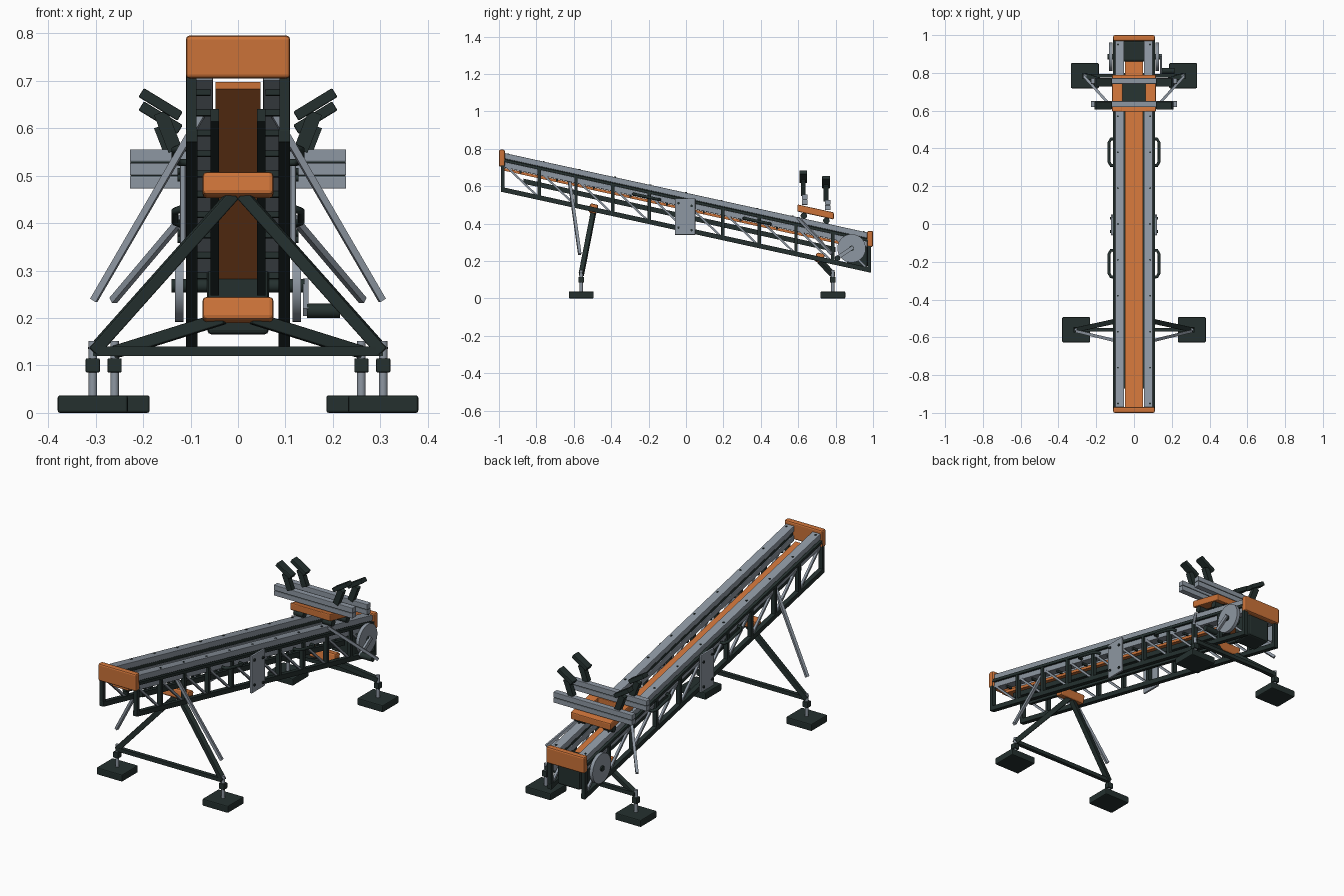
import bpy, bmesh, math
from mathutils import Vector, Matrix

if "Cube" in bpy.data.objects:
    bpy.data.objects.remove(bpy.data.objects["Cube"])


def material(name, rgb):
    m = bpy.data.materials.new(name)
    m.use_nodes = True
    m.diffuse_color = (*rgb, 1)
    m.node_tree.nodes["Principled BSDF"].inputs["Base Color"].default_value = (*rgb, 1)
    return m


ORANGE = material("orange paint", (0.60, 0.17, 0.04))
DARK = material("dark green steel", (0.018, 0.03, 0.028))
GREY = material("light aluminium", (0.27, 0.31, 0.36))
SLOPE = -0.219
PITCH = math.atan(SLOPE)
SIDES = (("left", 1), ("right", -1))


def rail_z(y, offset=0.0):
    """Height of the inclined rail top at y."""
    return 0.565 + SLOPE * y + offset


def finish(name, bm, mat, bevel=0.0):
    bmesh.ops.recalc_face_normals(bm, faces=bm.faces[:])
    me = bpy.data.meshes.new(name)
    bm.to_mesh(me)
    bm.free()
    me.materials.append(mat)
    ob = bpy.data.objects.new(name, me)
    bpy.context.collection.objects.link(ob)
    if bevel:
        mod = ob.modifiers.new("Bevel", "BEVEL")
        mod.width, mod.segments = bevel, 2
        mod.limit_method = "ANGLE"
    return ob


def box(name, centre, size, mat, rot=None, bevel=0.0):
    bm = bmesh.new()
    bmesh.ops.create_cube(bm, size=1)
    m = Matrix.Translation(centre) @ (rot or Matrix()) @ Matrix.Diagonal((*size, 1))
    bm.transform(m)
    return finish(name, bm, mat, bevel)


def beam(name, a, b, w, h, mat, bevel=0.0):
    """Rectangular bar between two points."""
    a, b = Vector(a), Vector(b)
    rot = (b - a).to_track_quat("Y", "Z").to_matrix().to_4x4()
    return box(name, (a + b) / 2, (w, (b - a).length, h), mat, rot, bevel)


def rod(name, a, b, r, mat, sides=20):
    """Round bar between two points."""
    a, b = Vector(a), Vector(b)
    bm = bmesh.new()
    bmesh.ops.create_cone(bm, cap_ends=True, segments=sides, radius1=r, radius2=r, depth=(b - a).length)
    bm.transform(Matrix.Translation((a + b) / 2) @ (b - a).to_track_quat("Z", "Y").to_matrix().to_4x4())
    for f in bm.faces:
        f.smooth = len(f.verts) == 4
    return finish(name, bm, mat)


def sloped(name, x0, x1, y0, y1, top, bottom, mat, bevel=0.0):
    """Bar following the incline, with vertical ends."""
    bm = bmesh.new()
    bmesh.ops.create_cube(bm, size=1)
    for v in bm.verts:
        y = y1 if v.co.y > 0 else y0
        v.co = (x1 if v.co.x > 0 else x0, y, rail_z(y, top if v.co.z > 0 else bottom))
    return finish(name, bm, mat, bevel)


def tube(name, points, r, mat):
    cu = bpy.data.curves.new(name, "CURVE")
    cu.dimensions = "3D"
    cu.bevel_depth, cu.bevel_resolution = r, 2
    cu.use_fill_caps = True
    sp = cu.splines.new("POLY")
    sp.points.add(len(points) - 1)
    for p, co in zip(sp.points, points):
        p.co = (*co, 1)
    cu.materials.append(mat)
    ob = bpy.data.objects.new(name, cu)
    bpy.context.collection.objects.link(ob)


# Belt and end caps
sloped("launch_belt", -0.047, 0.047, -0.97, 0.91, -0.08, -0.095, ORANGE)
box("front_cap", (0, -0.984, 0.75), (0.22, 0.032, 0.09), ORANGE, bevel=0.008)
box("rear_cap", (0, 0.984, 0.318), (0.22, 0.032, 0.086), ORANGE, bevel=0.008)
box("rear_housing", (0, 0.915, 0.235), (0.13, 0.11, 0.14), DARK, bevel=0.01)

# Trusses with rails on both sides
POST_STEP = 0.196
for side, s in SIDES:
    sloped(side + "_rail_upper", s * 0.053, s * 0.1, -0.97, 0.97, 0, -0.03, GREY, 0.003)
    sloped(side + "_rail_slot", s * 0.058, s * 0.095, -0.97, 0.97, -0.028, -0.05, DARK)
    sloped(side + "_rail_lower", s * 0.053, s * 0.1, -0.97, 0.97, -0.048, -0.078, GREY, 0.003)
    sloped(side + "_upper_chord", s * 0.085, s * 0.11, -0.97, 0.97, -0.033, -0.048, DARK)
    sloped(side + "_lower_chord", s * 0.085, s * 0.11, -0.99, 0.99, -0.185, -0.211, DARK, 0.002)
    sloped(side + "_inner_beam", s * 0.04, s * 0.058, -0.87, 0.8, -0.115, -0.142, DARK)
    for i in range(11):
        y = -0.98 + POST_STEP * i
        sloped(side + "_post", s * 0.087, s * 0.109, y - 0.009, y + 0.009, -0.04, -0.2, DARK)
        rod(side + "_rail_bolt", (s * 0.085, y * 0.97, rail_z(y * 0.97, -0.002)),
            (s * 0.085, y * 0.97, rail_z(y * 0.97, 0.003)), 0.005, DARK, 8)
        if i < 10:
            beam(side + "_diagonal", (s * 0.097, y + 0.02, rail_z(y + 0.02, -0.07)),
                 (s * 0.097, y + POST_STEP - 0.01, rail_z(y + POST_STEP, -0.19)), 0.012, 0.011, GREY)
            sloped(side + "_rail_bracket", s * 0.058, s * 0.087, y + 0.09, y + 0.1, -0.078, -0.09, DARK)

    # Joint plate with bolts
    box(side + "_joint_plate", (s * 0.116, -0.005, 0.437), (0.012, 0.11, 0.195), GREY, bevel=0.004)
    for dy in (-0.035, 0.035):
        for dz in (-0.065, 0.065):
            z = 0.437 + dz - 0.2 * dy
            rod(side + "_plate_bolt", (s * 0.12, dy - 0.005, z), (s * 0.127, dy - 0.005, z), 0.007, DARK, 8)

    # Carrying handles
    for y0 in (-0.28, 0.31):
        path = ((0.105, 0), (0.122, 0), (0.133, 0.02), (0.133, 0.12), (0.122, 0.14), (0.105, 0.14))
        tube(side + "_handle", [(s * x, y0 + d, rail_z(y0 + d, -0.068)) for x, d in path], 0.008, DARK)

    # Winch drum discs
    rod(side + "_winch_disc", (s * 0.115, 0.885, 0.268), (s * 0.133, 0.885, 0.268), 0.076, GREY, 40)
    rod(side + "_winch_hub", (s * 0.06, 0.885, 0.268), (s * 0.14, 0.885, 0.268), 0.014, DARK)

# Crank
beam("crank_arm", (0.143, 0.895, 0.275), (0.143, 0.80, 0.212), 0.012, 0.02, GREY)
rod("crank_grip", (0.145, 0.81, 0.215), (0.215, 0.81, 0.215), 0.015, DARK)


# Leg sets: clamp, splayed legs, adjustable feet
def leg_set(name, fx, fy, clamp, hip, hip_x):
    cy, cz = clamp
    box(name + "_clamp", (0, cy, cz), (0.15, 0.045, 0.05), ORANGE, Matrix.Rotation(PITCH, 4, "X"), 0.009)
    beam(name + "_spreader", (-fx, fy, 0.13), (fx, fy, 0.13), 0.02, 0.02, DARK)
    for side, s in SIDES:
        tag = name + "_" + side
        beam(tag + "_leg", (s * hip_x, cy, hip), (s * fx, fy, 0.128), 0.026, 0.026, DARK, 0.003)
        rod(tag + "_foot_stem", (s * fx, fy, 0.03), (s * fx, fy, 0.152), 0.009, GREY)
        box(tag + "_foot_collar", (s * fx, fy, 0.1), (0.03, 0.03, 0.03), DARK, bevel=0.003)
        box(tag + "_foot_pad", (s * fx, fy, 0.0185), (0.148, 0.133, 0.037), DARK, bevel=0.005)


leg_set("front", 0.306, -0.56, (-0.495, 0.48), 0.46, 0.01)
leg_set("rear", 0.26, 0.785, (0.715, 0.217), 0.2, 0.03)
for side, s in SIDES:
    beam("front_%s_strut" % side, (s * 0.07, -0.625, 0.64), (s * 0.304, -0.568, 0.237), 0.016, 0.014, GREY)
    beam("rear_%s_strut" % side, (s * 0.1, 0.6, 0.43), (s * 0.263, 0.78, 0.237), 0.014, 0.014, GREY)

# Sliding carriage
for side, s in SIDES:
    sloped(side + "_carriage_side", s * 0.06, s * 0.116, 0.595, 0.79, 0.068, 0.03, ORANGE, 0.006)
    for y in (0.63, 0.75):
        rod(side + "_carriage_roller", (s * 0.055, y, rail_z(y, 0.015)), (s * 0.11, y, rail_z(y, 0.015)), 0.017, DARK)
for y in (0.595, 0.745):
    sloped("carriage_cross_piece", -0.07, 0.07, y, y + 0.045, 0.067, 0.032, ORANGE, 0.004)
sloped("carriage_floor", -0.065, 0.065, 0.62, 0.77, 0.04, 0.03, DARK)

# Cradle bars with tilted support pads
for name, y, half, drop in (("front", 0.635, 0.228, 0), ("rear", 0.757, 0.228, 0.028)):
    z = 0.528 - drop
    for dz in (-0.0145, 0.0145):
        box(name + "_cradle_bar", (0, y, z + dz), (half * 2, 0.03, 0.026), GREY, bevel=0.002)
    box(name + "_cradle_slot", (0, y, z), (half * 2 - 0.004, 0.024, 0.01), DARK)
    for side, s in SIDES:
        beam(name + side + "_cradle_neck", (s * 0.132, y - 0.008, z + 0.025), (s * 0.163, y - 0.008, z + 0.105), 0.026, 0.03, DARK)
        beam(name + side + "_cradle_pad", (s * 0.122, y - 0.008, z + 0.097), (s * 0.204, y - 0.008, z + 0.147), 0.042, 0.022, DARK, 0.003)
